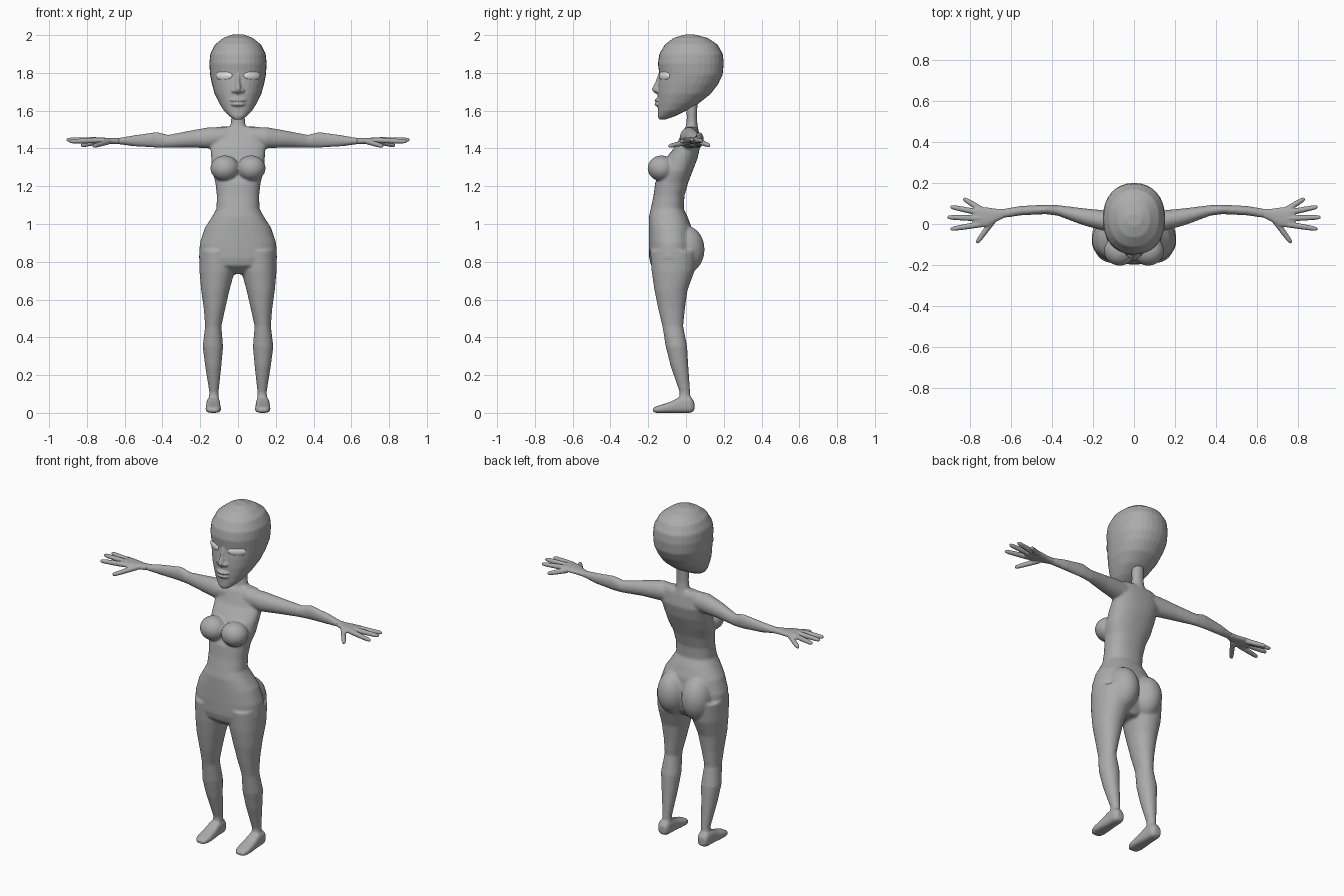
import bpy, bmesh, math
from mathutils import Vector, Matrix


def material(name, rgb):
    m = bpy.data.materials.new(name)
    m.diffuse_color = (*rgb, 1)
    return m


GREY = material("body grey", (0.41, 0.41, 0.41))
WHITE = material("eye white", (0.93, 0.93, 0.93))


def loft(bm, rings, p=2.0, n=32):
    """Skin closed superellipse rings given as (centre, u axis, v axis)."""
    loops = []
    for c, u, v in rings:
        loop = []
        for i in range(n):
            a = 2 * math.pi * i / n
            ca, sa = math.cos(a), math.sin(a)
            x = math.copysign(abs(ca) ** (2 / p), ca)
            y = math.copysign(abs(sa) ** (2 / p), sa)
            loop.append(bm.verts.new(Vector(c) + Vector(u) * x + Vector(v) * y))
        loops.append(loop)
    for a, b in zip(loops, loops[1:]):
        for i in range(n):
            j = (i + 1) % n
            bm.faces.new((a[i], a[j], b[j], b[i]))
    bm.faces.new(loops[0])
    bm.faces.new(loops[-1])


def upright(bm, rows, p=2.0):
    """Rows of (z, x min, x max, y front, y back)."""
    loft(bm, [(((x0 + x1) / 2, (y0 + y1) / 2, z), ((x1 - x0) / 2, 0, 0),
               (0, (y1 - y0) / 2, 0)) for z, x0, x1, y0, y1 in rows], p)


def along_x(bm, rows, s, p=2.0):
    """Rows of (x, y min, y max, z min, z max)."""
    loft(bm, [((s * x, (y0 + y1) / 2, (z0 + z1) / 2), (0, (y1 - y0) / 2, 0),
               (0, 0, (z1 - z0) / 2)) for x, y0, y1, z0, z1 in rows], p)


def blob(bm, c, r, turn=0.0):
    m = Matrix.Translation(c) @ Matrix.Rotation(turn, 4, 'Z') @ Matrix.Diagonal((*r, 1))
    bmesh.ops.create_uvsphere(bm, u_segments=32, v_segments=20, radius=1, matrix=m)


def tube(bm, pts):
    """Round tube through (x, y, z, radius) points."""
    d = (Vector(pts[-1][:3]) - Vector(pts[0][:3])).normalized()
    u = d.cross(Vector((0, 0, 1))).normalized()
    v = d.cross(u)
    loft(bm, [(q[:3], u * q[3], v * q[3]) for q in pts], n=16)


def finish(bm, name, mat, voxel=0, smooth=0):
    bmesh.ops.recalc_face_normals(bm, faces=bm.faces[:])
    for f in bm.faces:
        f.smooth = True
    me = bpy.data.meshes.new(name)
    bm.to_mesh(me)
    bm.free()
    me.materials.append(mat)
    ob = bpy.data.objects.new(name, me)
    bpy.context.collection.objects.link(ob)
    if voxel:  # fuse overlapping volumes into one skin
        r = ob.modifiers.new("fuse", 'REMESH')
        r.mode = 'VOXEL'
        r.voxel_size = voxel
        r.use_smooth_shade = True
        sm = ob.modifiers.new("soften", 'SMOOTH')
        sm.factor = 0.5
        sm.iterations = smooth
    return ob


# Torso: shoulders, waist, hips
bm = bmesh.new()
torso = [(1.515, .11, .0, .055), (1.49, .14, -.02, .067), (1.42, .147, -.05, .077),
         (1.35, .142, -.105, .062), (1.28, .137, -.135, .035), (1.22, .12, -.163, .012),
         (1.15, .112, -.172, -.008), (1.08, .114, -.187, -.012), (1.04, .137, -.196, .008),
         (.98, .175, -.197, .03), (.90, .202, -.197, .04), (.82, .207, -.195, .04),
         (.78, .187, -.185, .03), (.735, .05, -.13, .0)]
upright(bm, [(z, -x, x, f, b) for z, x, f, b in torso], 2.3)
# Neck
upright(bm, [(1.48, -.062, .062, -.015, .07), (1.52, -.04, .04, .0, .062),
             (1.56, -.036, .036, .004, .058), (1.66, -.036, .036, .0, .062)])
for s in (-1, 1):
    # Bust and seat
    blob(bm, (s * .07, -.13, 1.295), (.076, .073, .068))
    blob(bm, (s * .08, .0, .865), (.086, .098, .125))
    # Legs
    leg = [(.86, .01, .204, -.19, .06), (.75, .018, .204, -.182, .045),
           (.65, .045, .195, -.167, .008), (.55, .068, .181, -.147, -.006),
           (.46, .088, .174, -.125, -.015), (.35, .079, .187, -.107, .006),
           (.25, .088, .174, -.082, .012), (.11, .103, .152, -.034, .022),
           (.04, .1, .157, -.035, .025)]
    upright(bm, [(z, *sorted((s * a, s * b)), f, k) for z, a, b, f, k in leg], 2.1)
    # Arms
    along_x(bm, [(.06, -.03, .06, 1.41, 1.51), (.15, -.033, .067, 1.4, 1.513),
                 (.25, -.005, .077, 1.405, 1.495), (.37, .04, .092, 1.404, 1.472),
                 (.43, .048, .094, 1.404, 1.487), (.55, .042, .088, 1.411, 1.47),
                 (.63, .03, .075, 1.422, 1.456), (.67, .027, .073, 1.424, 1.455)], s)
    # Feet
    foot = [(.044, .022, .012, .06), (.025, .034, 0, .085), (-.03, .036, 0, .085),
            (-.08, .039, 0, .06), (-.13, .041, 0, .043), (-.16, .035, 0, .034),
            (-.175, .022, .004, .024)]
    loft(bm, [((s * .131, y, (a + b) / 2), (w, 0, 0), (0, 0, (b - a) / 2))
              for y, w, a, b in foot], 3)
finish(bm, "body", GREY, .007, 5)

# Hands with five fingers
for s, side in ((-1, "left"), (1, "right")):
    bm = bmesh.new()
    along_x(bm, [(.63, .031, .074, 1.423, 1.455), (.67, .012, .074, 1.424, 1.455),
                 (.71, -.012, .08, 1.425, 1.457), (.76, -.018, .084, 1.428, 1.458),
                 (.785, -.01, .07, 1.434, 1.454)], s, 2.4)
    fingers = [((.74, .068, 1.437), (.83, .124, 1.415)), ((.75, .055, 1.443), (.894, .084, 1.441)),
               ((.75, .027, 1.445), (.908, .033, 1.446)), ((.75, -.002, 1.443), (.893, -.025, 1.437)),
               ((.685, .018, 1.436), (.766, -.092, 1.412))]
    for a, b in fingers:
        a, b = Vector((s * a[0], *a[1:])), Vector((s * b[0], *b[1:]))
        tube(bm, [(*a.lerp(b, t), r) for t, r in
                  ((0, .015), (.5, .0135), (.85, .0115), (.96, .009), (1, .005))])
    finish(bm, side + "_hand", GREY, .0035, 2)

# Head: jaw to crown
bm = bmesh.new()
head = [(1.553, .02, -.143, -.11), (1.57, .045, -.15, -.06), (1.60, .075, -.149, .0),
        (1.64, .1, -.15, .07), (1.69, .124, -.15, .132), (1.74, .138, -.147, .17),
        (1.79, .148, -.141, .194), (1.85, .152, -.149, .2), (1.90, .147, -.141, .195),
        (1.95, .122, -.112, .167), (1.985, .078, -.065, .115), (2.002, .035, -.01, .05)]
upright(bm, [(z, -x, x, f, b) for z, x, f, b in head], 2.2)
# Nose
upright(bm, [(1.80, -.012, .012, -.146, -.1), (1.75, -.014, .014, -.163, -.1),
             (1.715, -.02, .02, -.182, -.1), (1.70, -.018, .018, -.176, -.1),
             (1.69, -.012, .012, -.16, -.1)])
for s in (-1, 1):
    blob(bm, (s * .021, -.148, 1.706), (.014, .017, .012))
# Lips
blob(bm, (0, -.147, 1.655), (.042, .02, .01))
blob(bm, (0, -.147, 1.634), (.038, .02, .011))
finish(bm, "head", GREY, .0055, 3)

# Eyes
for s, side in ((-1, "left"), (1, "right")):
    bm = bmesh.new()
    blob(bm, (s * .073, -.113, 1.785), (.05, .016, .027), s * math.radians(31))
    finish(bm, side + "_eye", WHITE)
